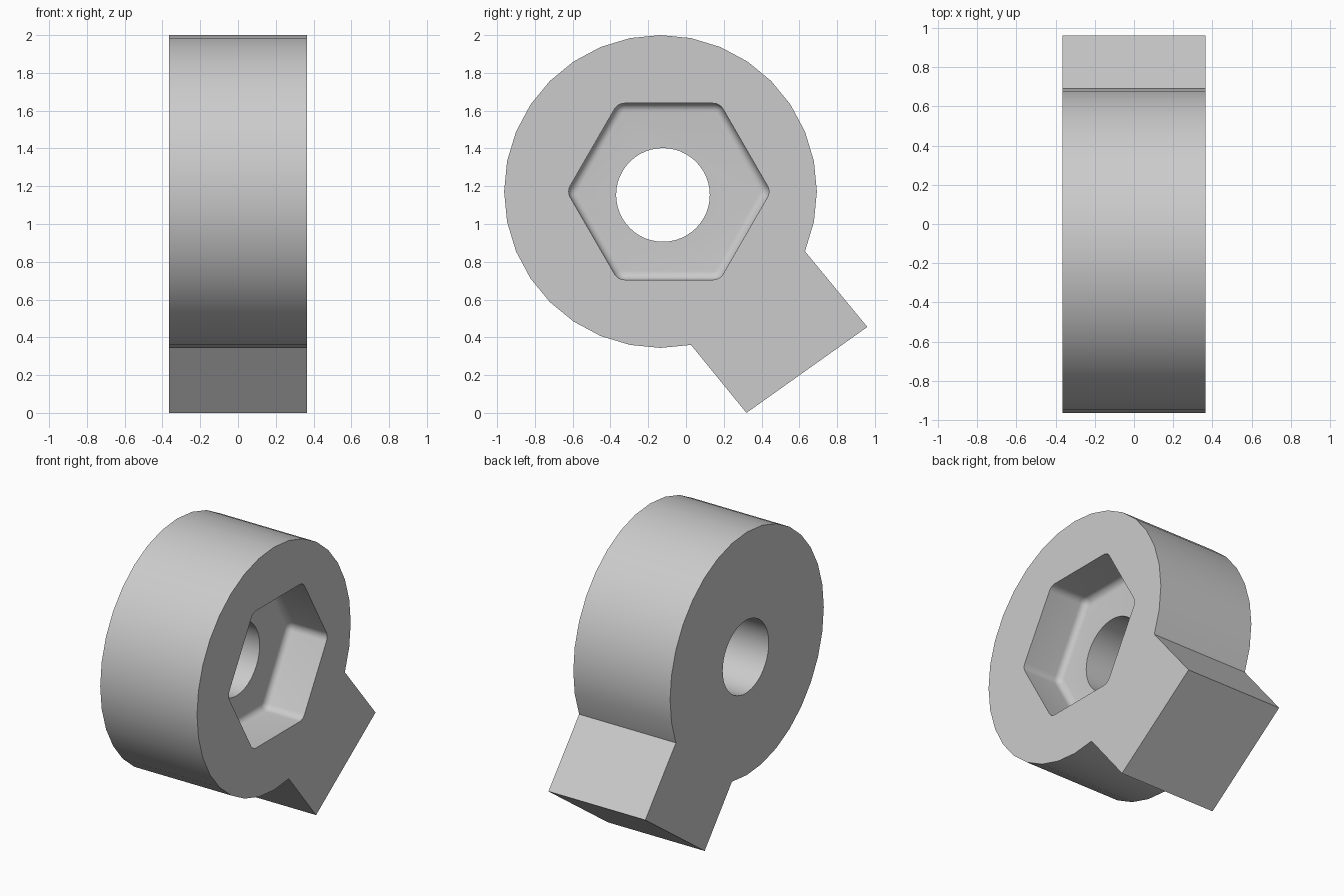
import bpy, bmesh
from math import sin, cos, radians, pi

if "Cube" in bpy.data.objects:
    bpy.data.objects.remove(bpy.data.objects["Cube"])

HALF = 0.365                      # half thickness along x
POCKET_DEPTH = 0.29
FILLET = 0.045


def make_material(name, rgb):
    mat = bpy.data.materials.new(name)
    mat.use_nodes = True
    mat.diffuse_color = (*rgb, 1)
    mat.node_tree.nodes["Principled BSDF"].inputs["Base Color"].default_value = (*rgb, 1)
    return mat


grey = make_material("plain grey", (0.6, 0.6, 0.6))


def circle(cy, cz, radius, sides, steps=None):
    return [(cy + radius * cos(2 * pi * k / sides), cz + radius * sin(2 * pi * k / sides))
            for k in (steps or range(sides))]


def rounded_hexagon(cy, cz, corner_ring, radius, arc_steps=6):
    """Six corner arcs whose centres stay put as the radius changes."""
    points = []
    for side in range(6):
        mid = radians(60 * side)
        oy, oz = cy + corner_ring * cos(mid), cz + corner_ring * sin(mid)
        for s in range(arc_steps + 1):
            a = mid + radians(-30 + 60 * s / arc_steps)
            points.append((oy + radius * cos(a), oz + radius * sin(a)))
    return points


def loft(name, sections):
    """Closed solid through (x, outline) sections."""
    bm = bmesh.new()
    rings = [[bm.verts.new((x, y, z)) for y, z in outline] for x, outline in sections]
    for a, b in zip(rings, rings[1:]):
        for i in range(len(a)):
            j = (i + 1) % len(a)
            bm.faces.new((a[i], a[j], b[j], b[i]))
    bm.faces.new(rings[0])
    bm.faces.new(rings[-1])
    bmesh.ops.recalc_face_normals(bm, faces=bm.faces)
    mesh = bpy.data.meshes.new(name)
    bm.to_mesh(mesh)
    bm.free()
    mesh.materials.append(grey)
    obj = bpy.data.objects.new(name, mesh)
    bpy.context.collection.objects.link(obj)
    return obj


# Round body with the square arm joined into its outline
outline = circle(-0.135, 1.172, 0.828, 32, range(-2, 26)) + [(0.32, 0.0), (0.96, 0.455)]
body = loft("round_body_with_arm", [(-HALF, outline), (HALF, outline)])

# Through hole
bore = circle(-0.122, 1.154, 0.248, 48)
hole_cutter = loft("hole_cutter", [(-1, bore), (1, bore)])

# Hexagonal nut pocket with a filleted floor
floor_x = HALF - POCKET_DEPTH
levels = [(floor_x + FILLET * (1 - cos(t)), 0.062 - FILLET * (1 - sin(t)))
          for t in (radians(15 * k) for k in range(7))]
levels.append((HALF + 0.1, 0.062))
pocket_cutter = loft("pocket_cutter",
                     [(x, rounded_hexagon(-0.091, 1.172, 0.468, r)) for x, r in levels])

# Cut both, then apply and remove the cutters
bpy.context.view_layer.objects.active = body
for cutter in (pocket_cutter, hole_cutter):
    cutter.hide_render = True
    mod = body.modifiers.new(cutter.name, 'BOOLEAN')
    mod.operation = 'DIFFERENCE'
    mod.solver = 'EXACT'
    mod.object = cutter
    bpy.ops.object.modifier_apply(modifier=mod.name)
    bpy.data.objects.remove(cutter)

# Smooth curved walls, keep the edges crisp
bpy.ops.object.select_all(action='DESELECT')
body.select_set(True)
bpy.ops.object.shade_smooth_by_angle(angle=radians(30))
